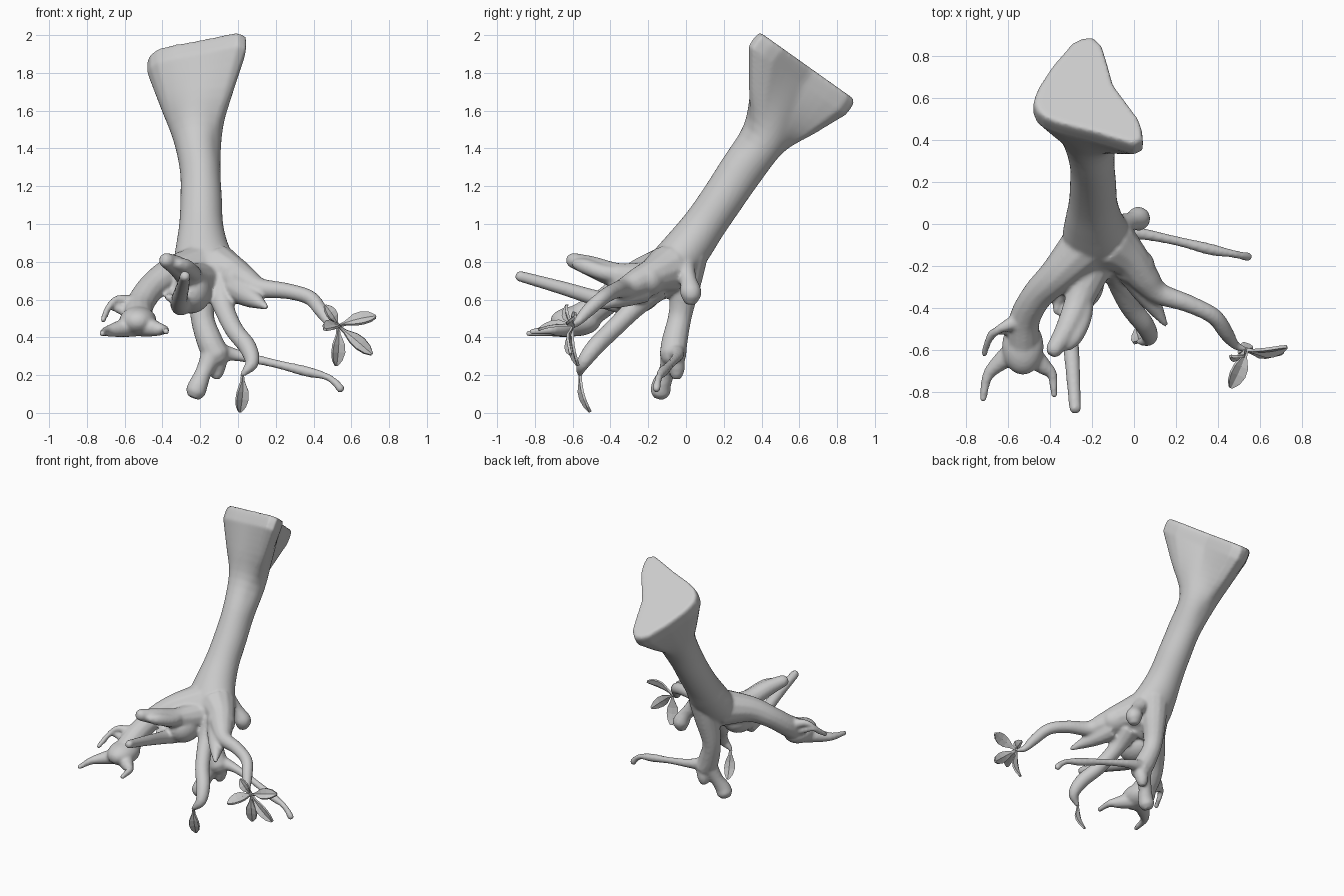
import bpy, bmesh
from math import sin, cos, pi, atan2
from mathutils import Vector as V

if "Cube" in bpy.data.objects:
    bpy.data.objects.remove(bpy.data.objects["Cube"])

bm = bmesh.new()


def skin(rings):
    """Closed loft through equal-length rings of points."""
    vs = [[bm.verts.new(p) for p in r] for r in rings]
    n = len(vs[0])
    for a, b in zip(vs, vs[1:]):
        for i in range(n):
            j = (i + 1) % n
            bm.faces.new((a[i], a[j], b[j], b[i]))
    bm.faces.new(vs[0][::-1])
    bm.faces.new(vs[-1])


def spline(P, steps):
    """Smooth curve through the given vectors."""
    P = [P[0] * 2 - P[1]] + P + [P[-1] * 2 - P[-2]]
    path = []
    for k in range(1, len(P) - 2):
        a, b, c, d = P[k - 1:k + 3]
        for s in range(steps):
            t = s / steps
            path.append(0.5 * (2 * b + (c - a) * t + (2 * a - 5 * b + 4 * c - d) * t * t
                               + (3 * b - a - 3 * c + d) * t ** 3))
    return path + [P[-2]]


def tube(*pts, n=12):
    """Curved tapering limb through (x, y, z, radius) points."""
    path = spline([V(p) for p in pts], 6)
    pos, rad = [V(p[:3]) for p in path], [max(p[3], .008) for p in path]
    # rounded tip
    pos.append(pos[-1] + (pos[-1] - pos[-2]).normalized() * rad[-1] * .6)
    rad.append(rad[-1] * .6)
    side, rings = None, []
    for i, p in enumerate(pos):
        tan = (pos[min(i + 1, len(pos) - 1)] - pos[max(i - 1, 0)]).normalized()
        side = side or tan.orthogonal()
        side = (side - tan * side.dot(tan)).normalized()
        up = tan.cross(side)
        rings.append([p + (side * cos(2 * pi * k / n) + up * sin(2 * pi * k / n)) * rad[i]
                      for k in range(n)])
    skin(rings)


def blob(x, y, z, rx, ry, rz):
    g = bmesh.ops.create_icosphere(bm, subdivisions=3, radius=1)
    for v in g['verts']:
        v.co = V((x + v.co.x * rx, y + v.co.y * ry, z + v.co.z * rz))


# Trunk: rounded-triangle sloping cut face blending into an oval stem
N = 40
cx, cy = -.2, .58
outline = [V((x - cx, y - cy)) for x, y in (
    (-.03, .575), (-.10, .67), (-.13, .78), (-.155, .86), (-.21, .91), (-.29, .875), (-.39, .76),
    (-.465, .645), (-.485, .57), (-.45, .515), (-.36, .48), (-.2, .44), (-.05, .395),
    (.02, .375), (.05, .41), (.03, .495))]


def cap_radius(a):
    """Distance from the centre to the outline at angle a."""
    d, best = V((cos(a), sin(a))), 0
    for p, q in zip(outline, outline[1:] + outline[:1]):
        e = q - p
        den = d.x * e.y - d.y * e.x
        if abs(den) < 1e-9:
            continue
        r = (p.x * e.y - p.y * e.x) / den
        s = (p.x * d.y - p.y * d.x) / den
        if r > 0 and -1e-6 <= s <= 1 + 1e-6:
            best = max(best, r)
    return best


def cap_ring(scale, drop):
    out = []
    for k in range(N):
        a = 2 * pi * k / N
        r = cap_radius(a) * scale
        y = cy + r * sin(a)
        out.append(V((cx + r * cos(a), y, 2.005 - .71 * (y - .4))) - V((0, .58, .82)) * drop)
    return out


def oval(x, y, z, rx, r):
    return [V((x + rx * cos(a), y + r * sin(a) * .83, z - r * sin(a) * .55))
            for a in (2 * pi * k / N for k in range(N))]


low = cap_ring(.995, .09)
neck = oval(-.215, .41, 1.45, .128, .128)
flare = [p.lerp(q, .5) for p, q in zip(low, neck)]
stem = [low, flare, neck,
        oval(-.2, .29, 1.28, .107, .117), oval(-.195, .19, 1.13, .11, .113),
        oval(-.195, .1, 1.0, .116, .114), oval(-.19, .02, .89, .137, .124),
        oval(-.175, -.06, .79, .165, .13), oval(-.17, -.13, .71, .15, .12)]
columns = [spline(list(c), 4) for c in zip(*stem)]
skin([cap_ring(.95, -.003), cap_ring(.99, .012), cap_ring(1.0, .04)]
     + [list(r) for r in zip(*columns)] + [oval(-.17, -.19, .64, .08, .08)])

# Rear leg with knot, bulb, spur and long twig
tube((-.16, .02, .84, .1), (-.175, 0, .7, .085), (-.19, -.03, .52, .064),
     (-.15, -.06, .38, .07), (-.11, -.07, .3, .072))
tube((-.13, -.07, .32, .065), (-.18, -.1, .22, .045), (-.21, -.13, .15, .052), (-.225, -.135, .11, .055))
tube((-.1, -.06, .3, .05), (-.11, -.05, .24, .045), (-.115, -.05, .2, .035))
tube((-.08, -.05, .32, .045), (.02, -.045, .3, .03), (.2, -.08, .26, .023), (.36, -.12, .22, .028),
     (.46, -.14, .195, .02), (.51, -.15, .165, .02), (.545, -.157, .125, .023))

# Short stub at the back right
tube((-.1, -.02, .8, .07), (-.02, .01, .71, .045), (.02, .025, .64, .058), (.02, .025, .6, .045))

# Left limb: webbed palm with tines
tube((-.22, -.1, .76, .13), (-.36, -.24, .73, .09), (-.46, -.34, .66, .075),
     (-.52, -.45, .57, .075), (-.53, -.56, .5, .08))
blob(-.53, -.585, .485, .1, .135, .08)
tube((-.56, -.6, .46, .06), (-.65, -.67, .44, .04), (-.7, -.73, .43, .026), (-.72, -.84, .42, .016))
tube((-.5, -.62, .46, .06), (-.43, -.68, .445, .04), (-.39, -.72, .44, .025), (-.38, -.82, .43, .016))
tube((-.54, -.46, .58, .045), (-.64, -.5, .6, .022), (-.69, -.55, .55, .018), (-.715, -.62, .49, .016))
tube((-.6, -.5, .54, .03), (-.68, -.52, .56, .016), (-.7, -.58, .51, .014))

# Two forward limbs left of centre
blob(-.25, -.27, .64, .11, .14, .115)
tube((-.2, -.2, .7, .1), (-.26, -.36, .725, .07), (-.32, -.5, .775, .056), (-.385, -.605, .81, .04))
tube((-.25, -.25, .72, .06), (-.24, -.42, .74, .045), (-.28, -.53, .775, .042), (-.32, -.58, .79, .03))
tube((-.3, -.3, .57, .06), (-.31, -.45, .6, .045), (-.295, -.65, .66, .037), (-.28, -.885, .725, .029))
tube((-.3, -.28, .64, .05), (-.36, -.36, .62, .025), (-.37, -.42, .61, .018))

# Right limb, pointed spur and the limb hanging below
blob(.0, -.2, .705, .1, .09, .09)
tube((-.1, -.1, .76, .13), (-.02, -.17, .73, .095), (.05, -.26, .69, .075), (.12, -.33, .66, .054),
     (.26, -.38, .645, .043), (.38, -.44, .61, .04), (.44, -.52, .54, .036), (.48, -.575, .48, .023),
     (.53, -.6, .46, .014))
tube((0, -.23, .66, .08), (.07, -.35, .61, .055), (.15, -.48, .56, .014))
tube((-.09, -.17, .67, .09), (-.075, -.27, .56, .057), (-.02, -.39, .44, .05), (.05, -.48, .35, .048),
     (.075, -.54, .27, .038), (.04, -.56, .22, .022), (.02, -.56, .2, .013))

bmesh.ops.recalc_face_normals(bm, faces=bm.faces[:])
me = bpy.data.meshes.new("trunk_and_branches")
bm.to_mesh(me)
bm.free()
body = bpy.data.objects.new("trunk_and_branches", me)
bpy.context.collection.objects.link(body)
# Fuse the limbs and soften the joints
rm = body.modifiers.new("fuse", 'REMESH')
rm.mode = 'VOXEL'
rm.voxel_size = .01
rm.use_smooth_shade = True
sm = body.modifiers.new("soften", 'SMOOTH')
sm.factor = .5
sm.iterations = 6


# Leaves: folded blades with a little thickness
def leaf(name, base, tip, normal, width):
    base, tip = V(base), V(tip)
    d = tip - base
    side = d.cross(V(normal)).normalized()
    up = side.cross(d).normalized()
    b = bmesh.new()
    rows = []
    for t, w in ((0, .15), (.2, .3), (.45, .9), (.65, 1), (.85, .75), (1, .2)):
        mid = base + d * t + up * .015 * sin(pi * t)
        rows.append([b.verts.new(mid + side * s * w * width / 2 + up * abs(s) * w * .012)
                     for s in (-1, 0, 1)])
    for p, q in zip(rows, rows[1:]):
        for i in (0, 1):
            b.faces.new((p[i], p[i + 1], q[i + 1], q[i]))
    m = bpy.data.meshes.new(name)
    b.to_mesh(m)
    b.free()
    o = bpy.data.objects.new(name, m)
    bpy.context.collection.objects.link(o)
    s = o.modifiers.new("thickness", 'SOLIDIFY')
    s.thickness = .014
    s.offset = 0


hub = (.53, -.6, .46)
leaf("leaf_right", hub, (.73, -.585, .51), (.1, -.8, .5), .075)
leaf("leaf_lower_right", hub, (.71, -.61, .31), (0, -1, .2), .07)
leaf("leaf_down", hub, (.52, -.57, .25), (.4, -1, 0), .075)
leaf("leaf_forward", (.54, -.59, .46), (.46, -.78, .44), (.4, -.1, 1), .08)
leaf("leaf_upper_left", hub, (.46, -.63, .57), (.3, -1, .2), .06)
leaf("leaf_hanging", (.025, -.56, .21), (.01, -.505, .005), (.35, -1, 0), .07)
